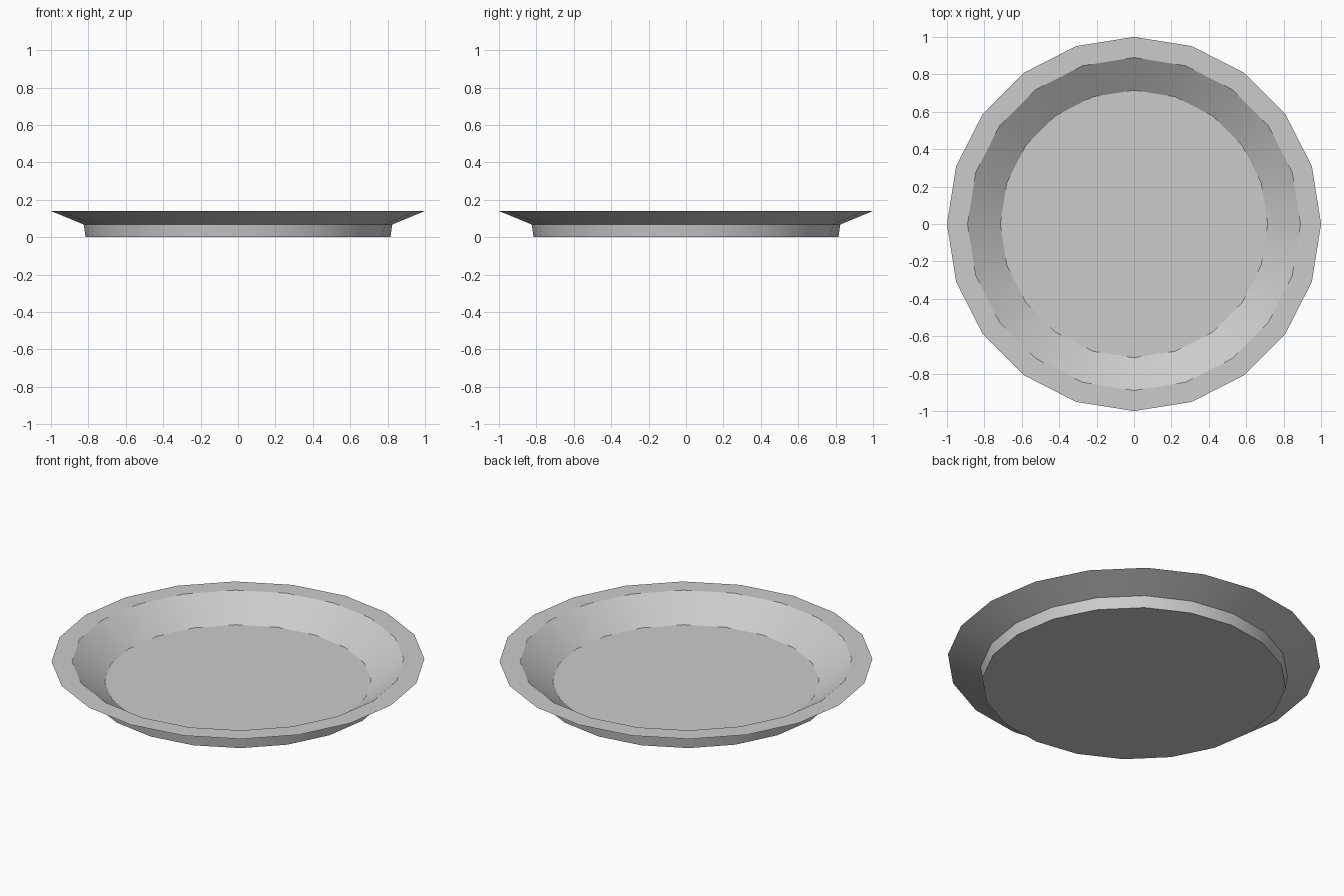
import bpy, bmesh, math

if "Cube" in bpy.data.objects:
    bpy.data.objects.remove(bpy.data.objects["Cube"])

SIDES = 20
# Profile (radius, height): underside, foot, flared wall, rim, inner wall, floor
PROFILE = [(0.815, 0.0), (0.825, 0.068), (1.0, 0.14), (0.89, 0.14), (0.715, 0.017)]

bm = bmesh.new()
rings = []
for r, z in PROFILE:
    rings.append([bm.verts.new((r * math.cos(2 * math.pi * i / SIDES),
                                r * math.sin(2 * math.pi * i / SIDES), z))
                  for i in range(SIDES)])

# Walls between neighbouring rings
for low, high in zip(rings, rings[1:]):
    for i in range(SIDES):
        j = (i + 1) % SIDES
        bm.faces.new((low[i], low[j], high[j], high[i]))

# Flat underside and inner floor
bm.faces.new(rings[0][::-1])
bm.faces.new(rings[-1])
bmesh.ops.recalc_face_normals(bm, faces=bm.faces)

mesh = bpy.data.meshes.new("plate")
bm.to_mesh(mesh)
bm.free()
plate = bpy.data.objects.new("plate", mesh)
bpy.context.collection.objects.link(plate)

# Smooth around the walls, crisp at rim, floor and foot
bpy.context.view_layer.objects.active = plate
plate.select_set(True)
bpy.ops.object.shade_smooth_by_angle(angle=math.radians(30))
